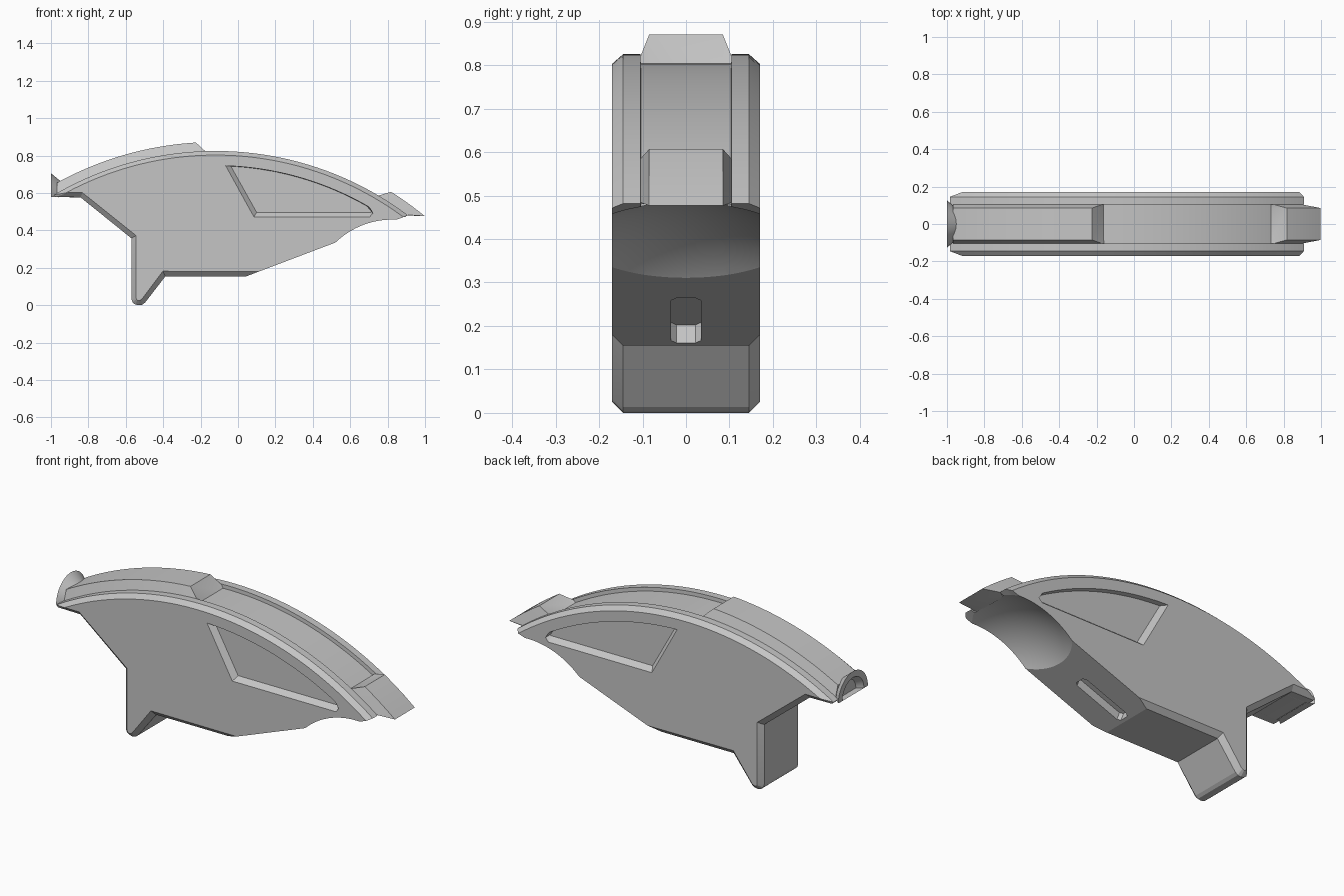
import bpy, bmesh, math

if "Cube" in bpy.data.objects:
    bpy.data.objects.remove(bpy.data.objects["Cube"])

CX, CZ = -0.12, -0.885          # centre shared by all the rim arcs
grey = bpy.data.materials.new("plain grey")
grey.diffuse_color = (0.56, 0.56, 0.56, 1)
grey.use_nodes = True
grey.node_tree.nodes["Principled BSDF"].inputs["Base Color"].default_value = grey.diffuse_color


def arc(r, x0, x1, n=40):
    """Points on the rim circle of radius r between two x values."""
    a0, a1 = math.asin((x0 - CX) / r), math.asin((x1 - CX) / r)
    angles = [a0 + (a1 - a0) * i / n for i in range(n + 1)]
    return [(CX + r * math.sin(a), CZ + r * math.cos(a)) for a in angles]


def at_y(profile, y):
    return [(x, y, z) for x, z in profile]


def loft(name, loops):
    """Skin a series of closed loops and cap both ends."""
    bm = bmesh.new()
    rows = [[bm.verts.new(p) for p in loop] for loop in loops]
    n = len(rows[0])
    for a, b in zip(rows, rows[1:]):
        for i in range(n):
            j = (i + 1) % n
            bm.faces.new((a[i], a[j], b[j], b[i]))
    bm.faces.new(rows[0][::-1])
    bm.faces.new(rows[-1])
    return add(name, bm)


def add(name, bm):
    # Triangulate the long caps and make every face point outwards
    bm.normal_update()
    bmesh.ops.triangulate(bm, faces=[f for f in bm.faces if len(f.verts) > 4])
    if bm.calc_volume(signed=True) < 0:
        bmesh.ops.reverse_faces(bm, faces=bm.faces)
    bm.normal_update()
    me = bpy.data.meshes.new(name)
    bm.to_mesh(me)
    bm.free()
    me.materials.append(grey)
    ob = bpy.data.objects.new(name, me)
    bpy.context.collection.objects.link(ob)
    return ob


def volume(me):
    bm = bmesh.new()
    bm.from_mesh(me)
    v = bm.calc_volume(signed=True)
    bm.free()
    return v


def cut(ob, cutter):
    """Subtract the cutter, keeping the first solver result that is sound."""
    before = volume(ob.data)
    m = ob.modifiers.new("cut", 'BOOLEAN')
    m.operation, m.object = 'DIFFERENCE', cutter
    for solver in ('EXACT', 'MANIFOLD', 'FLOAT'):
        m.solver = solver
        bpy.context.view_layer.update()
        deps = bpy.context.evaluated_depsgraph_get()
        result = bpy.data.meshes.new_from_object(ob.evaluated_get(deps))
        if before * .8 < volume(result) < before * .99999:
            ob.data = result
            break
    ob.modifiers.remove(m)
    bpy.data.objects.remove(cutter)


# Body: outer and chamfered side outlines, lofted across the width
outer_low = [(.83, .452), (.52, .335), (.045, .155), (-.388, .155),
             (-.497, .014), (-.512, .003), (-.53, 0), (-.55, .004), (-.564, .016),
             (-.57, .035), (-.57, .358), (-.842, .577), (-.975, .579)]
side_low = [(.83, .452), (.52, .335), (.111, .18), (-.402, .182),
            (-.513, .034), (-.52, .028), (-.53, .025), (-.538, .027), (-.543, .032),
            (-.545, .04), (-.545, .373), (-.832, .602), (-.91, .602)]
side = arc(1.688, -.92, .885) + side_low
outer = arc(1.71, -.985, .908) + outer_low
groove = arc(1.69, -.963, .89) + outer_low[:-1] + [(-.955, .578)]
half = [(.17, side), (.145, outer), (.105, outer), (.104, groove)]
body = loft("curved_body", [at_y(p, -y) for y, p in half] +
            [at_y(p, y) for y, p in reversed(half)])

# Spherical dish under the front end
bm = bmesh.new()
bmesh.ops.create_uvsphere(bm, u_segments=96, v_segments=64, radius=.47)
bmesh.ops.translate(bm, verts=bm.verts, vec=(.825, 0, .02))
cut(body, add("dish_cutter", bm))

# Triangular side pockets with sloped lower walls
mouth = arc(1.632, -.066, .70, 24) + [(.722, .492), (.705, .473), (.085, .473)]
floor = arc(1.630, -.038, .69, 24) + [(.716, .498), (.705, .496), (.1, .496)]
lip = [(m[0] + (m[0] - f[0]) * .3, m[1] + (m[1] - f[1]) * .3)
       for m, f in zip(mouth, floor)]
for s in (-1, 1):
    cut(body, loft("pocket_cutter", [at_y(lip, s * .1784), at_y(floor, s * .142)]))

# Slot in the sloping underside
ux, uz = .935, .354
slot = [(-.145, -.022), (-.13, -.035), (.13, -.035), (.145, -.022),
        (.145, .022), (.13, .035), (-.13, .035), (-.145, .022)]
cut(body, loft("slot_cutter", [[(.197 + u * ux + d * uz, y, .212 + u * uz - d * ux)
                                for u, y in slot] for d in (.02, -.045)]))


# Raised rim bands with sloped sides
def band(name, low, high):
    return loft(name, [at_y(low, -.105), at_y(high, -.085),
                       at_y(high, .085), at_y(low, .105)])


rear = band("rear_rim_band",
            arc(1.705, -.968, -.17) + arc(1.687, -.16, -.962),
            arc(1.758, -.968, -.225) + arc(1.687, -.16, -.962))
tip = band("front_tip",
           arc(1.705, .745, .896, 12) + [(.893, .48)] + arc(1.687, .866, .73, 12),
           arc(1.762, .818, .998, 12) + [(.893, .48)] + arc(1.687, .866, .73, 12))


# Flared half-round socket at the rear end
def half_ring(x, r):
    return [(x, r * math.cos(math.pi * i / 32), .58 + r * math.sin(math.pi * i / 32))
            for i in range(33)]


socket = loft("rear_socket", [half_ring(-.93, .068), half_ring(-1, .126),
                              half_ring(-1, .092), half_ring(-.967, .07)])

for ob in (body, rear, tip, socket):
    bpy.ops.object.select_all(action='DESELECT')
    ob.select_set(True)
    bpy.context.view_layer.objects.active = ob
    bpy.ops.object.shade_smooth_by_angle(angle=math.radians(15))
